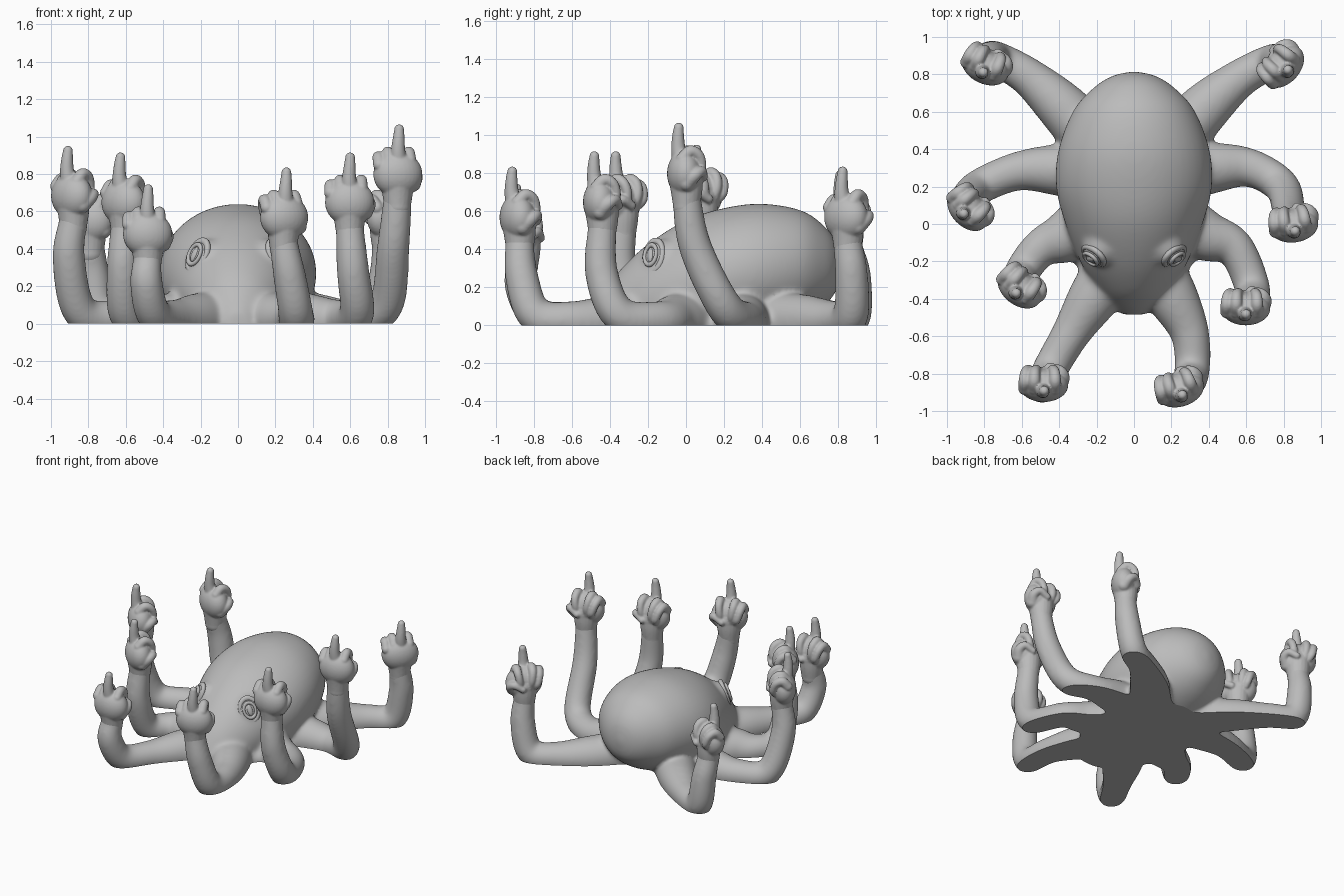
import bpy, bmesh, math
from mathutils import Vector, Matrix, Quaternion

cube = bpy.data.objects.get("Cube")
if cube:
    bpy.data.objects.remove(cube)

skin = bpy.data.materials.new("plain_grey")
skin.use_nodes = True
GREY = (0.5, 0.5, 0.5, 1)
skin.diffuse_color = GREY
skin.node_tree.nodes["Principled BSDF"].inputs["Base Color"].default_value = GREY


def spline(points, steps):
    """Smooth curve through points of any dimension."""
    pts = [Vector(p) for p in points]
    pts = [2 * pts[0] - pts[1]] + pts + [2 * pts[-1] - pts[-2]]
    out = []
    for a, b, c, d in zip(pts, pts[1:], pts[2:], pts[3:]):
        for i in range(steps):
            t = i / steps
            out.append(0.5 * (2 * b + (c - a) * t + (2 * a - 5 * b + 4 * c - d) * t * t
                              + (3 * b - a - 3 * c + d) * t ** 3))
    return out + [pts[-2]]


def loft(bm, rings):
    loops = [[bm.verts.new(p) for p in ring] for ring in rings]
    n = len(loops[0])
    for lo, hi in zip(loops, loops[1:]):
        for i in range(n):
            j = (i + 1) % n
            bm.faces.new((lo[i], lo[j], hi[j], hi[i]))
    bm.faces.new(loops[0][::-1])
    bm.faces.new(loops[-1])


def ball(bm, centre, size):
    m = Matrix.Translation(centre) @ Matrix.Diagonal((*size, 1))
    bmesh.ops.create_uvsphere(bm, u_segments=32, v_segments=20, radius=1, matrix=m)


def tube(bm, points, steps=8, sides=20):
    """Round limb through (x, y, z, radius) points with ball ends."""
    path = spline(points, steps)
    pos = [p.to_3d() for p in path]
    old, turn, rings = Vector((0, 0, 1)), Quaternion(), []
    for i, p in enumerate(pos):
        tangent = (pos[min(i + 1, len(pos) - 1)] - pos[max(i - 1, 0)]).normalized()
        turn = old.rotation_difference(tangent) @ turn
        old = tangent
        angles = [math.tau * k / sides for k in range(sides)]
        rings.append([p + turn @ Vector((math.cos(a), math.sin(a), 0)) * path[i][3] for a in angles])
    loft(bm, rings)
    for end in (0, -1):
        ball(bm, pos[end], [path[end][3]] * 3)


def fused(bm, name, voxel, smoothing):
    """Fuse overlapping closed shapes into one smooth skin."""
    bmesh.ops.recalc_face_normals(bm, faces=bm.faces)
    mesh = bpy.data.meshes.new(name)
    bm.to_mesh(mesh)
    bm.free()
    ob = bpy.data.objects.new(name, mesh)
    bpy.context.collection.objects.link(ob)
    mod = ob.modifiers.new("fuse", 'REMESH')
    mod.mode, mod.voxel_size = 'VOXEL', voxel
    mod = ob.modifiers.new("soften", 'SMOOTH')
    mod.factor, mod.iterations = 0.5, smoothing
    bpy.context.view_layer.update()
    result = bpy.data.meshes.new_from_object(ob.evaluated_get(bpy.context.evaluated_depsgraph_get()))
    ob.modifiers.clear()
    ob.data = result
    finish(ob)
    return ob


def finish(ob):
    """One material, smooth everywhere except the flat underside."""
    ob.data.materials.clear()
    ob.data.materials.append(skin)
    for p in ob.data.polygons:
        p.use_smooth = len(p.vertices) <= 5
        p.material_index = 0


# Each arm: ground points (x, y), elbow, shin, hand centre, hand turn in degrees
ARMS = [
    ([(-.2, .42), (-.38, .62), (-.57, .79)], (-.73, .88, .05), (-.775, .885, .27), (-.79, .85, .56), -25),
    ([(.2, .42), (.38, .62), (.57, .78)], (.73, .865, .05), (.79, .87, .27), (.79, .85, .58), 48),
    ([(-.25, .27), (-.42, .29), (-.63, .28)], (-.84, .19, .06), (-.905, .1, .35), (-.88, .085, .695), -48),
    ([(.25, .27), (.42, .3), (.62, .3)], (.79, .2, .1), (.83, .05, .41), (.853, .003, .81), 8),
    ([(-.2, .05), (-.37, -.07), (-.5, -.13)], (-.6, -.26, .06), (-.615, -.345, .3), (-.605, -.335, .66), -38),
    ([(.2, .05), (.38, -.06), (.54, -.13)], (.635, -.35, .055), (.615, -.445, .28), (.597, -.44, .66), 0),
    ([(-.1, -.22), (-.22, -.4), (-.34, -.59)], (-.45, -.78, .05), (-.49, -.87, .22), (-.483, -.85, .49), 0),
    ([(.1, -.22), (.21, -.4), (.3, -.59)], (.31, -.79, .05), (.275, -.865, .26), (.243, -.875, .58), 18),
]

# Mantle sections: y, half width, bottom z, top z
MANTLE = [
    (.815, .02, .28, .33), (.79, .12, .18, .435), (.725, .22, .1, .525), (.605, .325, .02, .605),
    (.4, .403, -.06, .64), (.2, .417, -.1, .617), (0, .367, -.14, .553), (-.2, .288, -.15, .428),
    (-.35, .2, -.15, .287), (-.43, .135, -.14, .17), (-.485, .06, -.1, .06),
]
bm = bmesh.new()
rings = []
for y, w, low, top in spline(MANTLE, 5):
    mid, half = (top + low) / 2, (top - low) / 2
    angles = [math.tau * k / 48 for k in range(48)]
    rings.append([Vector((w * math.cos(a), y, mid + half * math.sin(a))) for a in angles])
loft(bm, rings)

# Webbing between the arm roots
ball(bm, (0, .02, 0), (.395, .4, .15))

# Eye mounds
for side in (-1, 1):
    ball(bm, (side * .165, -.12, .34), (.11, .11, .115))

# Arms
for ground, elbow, shin, hand, turn in ARMS:
    pts = [(*p, .025, r) for p, r in zip(ground, (.155, .138, .104))]
    x, y, z = hand
    pts += [(*elbow, .095), (*shin, .088), (x, y, z - .13, .076), (*hand, .073)]
    tube(bm, pts)
body = fused(bm, "body_and_arms", .012, 28)

# Flat underside
bm = bmesh.new()
bm.from_mesh(body.data)
cut = bmesh.ops.bisect_plane(bm, geom=bm.verts[:] + bm.edges[:] + bm.faces[:],
                             plane_co=(0, 0, 0), plane_no=(0, 0, -1), clear_outer=True)
edges = [g for g in cut["geom_cut"] if isinstance(g, bmesh.types.BMEdge)]
bmesh.ops.holes_fill(bm, edges=edges, sides=0)
bm.to_mesh(body.data)
bm.free()
finish(body)

# Hand: palm, wrist, raised finger, three curled fingers and a thumb
bm = bmesh.new()
ball(bm, (0, -.012, -.012), (.132, .09, .122))
tube(bm, [(0, 0, -.18, .072), (0, 0, -.1, .084), (0, -.005, -.03, .092)])
tube(bm, [(0, -.03, .05, .047), (-.003, -.043, .12, .038), (0, -.045, .18, .032), (.003, -.042, .23, .026)])
for x, drop in ((.062, 0), (-.05, 0), (-.102, .025)):
    tube(bm, [(x, -.03, .065 - drop, .034), (x, .01, .105 - drop, .032), (x * .95, .055, .085 - drop, .028),
              (x * .8, .072, .03 - drop, .026), (x * .65, .06, -.025, .024)])
tube(bm, [(.08, -.01, -.06, .045), (.106, .03, -.02, .034), (.085, .068, .0, .027), (.03, .084, -.03, .024)])
first = fused(bm, "hand_1", .007, 3)
for i, (*_, hand, turn) in enumerate(ARMS):
    ob = first
    if i:
        ob = bpy.data.objects.new(f"hand_{i + 1}", first.data)
        bpy.context.collection.objects.link(ob)
    ob.location = hand
    ob.rotation_euler.z = math.radians(turn)

# Eyes: sunken lid, raised rim and a narrow pupil, leaning outward
for side, word in ((-1, "right"), (1, "left")):
    out = Vector((side * .65, -.65, .3)).normalized()
    spot = Vector((side * .165, -.12, .34)) + out * .1
    frame = (Matrix.Translation(spot) @ out.to_track_quat('Z', 'Y').to_matrix().to_4x4()
             @ Matrix.Rotation(side * .25, 4, 'Z'))
    for part, size, depth in (("rim", .046, 0), ("lid", .07, -.027)):
        bpy.ops.mesh.primitive_torus_add(major_segments=40, minor_segments=12,
                                         major_radius=size, minor_radius=size * .24)
        ring = bpy.context.object
        ring.name = f"{word}_eye_{part}"
        ring.matrix_world = frame @ Matrix.Translation((0, 0, depth)) @ Matrix.Diagonal((.9, 1.2, 1, 1))
        finish(ring)
    bm = bmesh.new()
    ball(bm, (0, 0, 0), (.02, .042, .014))
    mesh = bpy.data.meshes.new(word + "_pupil")
    bm.to_mesh(mesh)
    bm.free()
    pupil = bpy.data.objects.new(word + "_pupil", mesh)
    bpy.context.collection.objects.link(pupil)
    pupil.matrix_world = frame
    finish(pupil)
